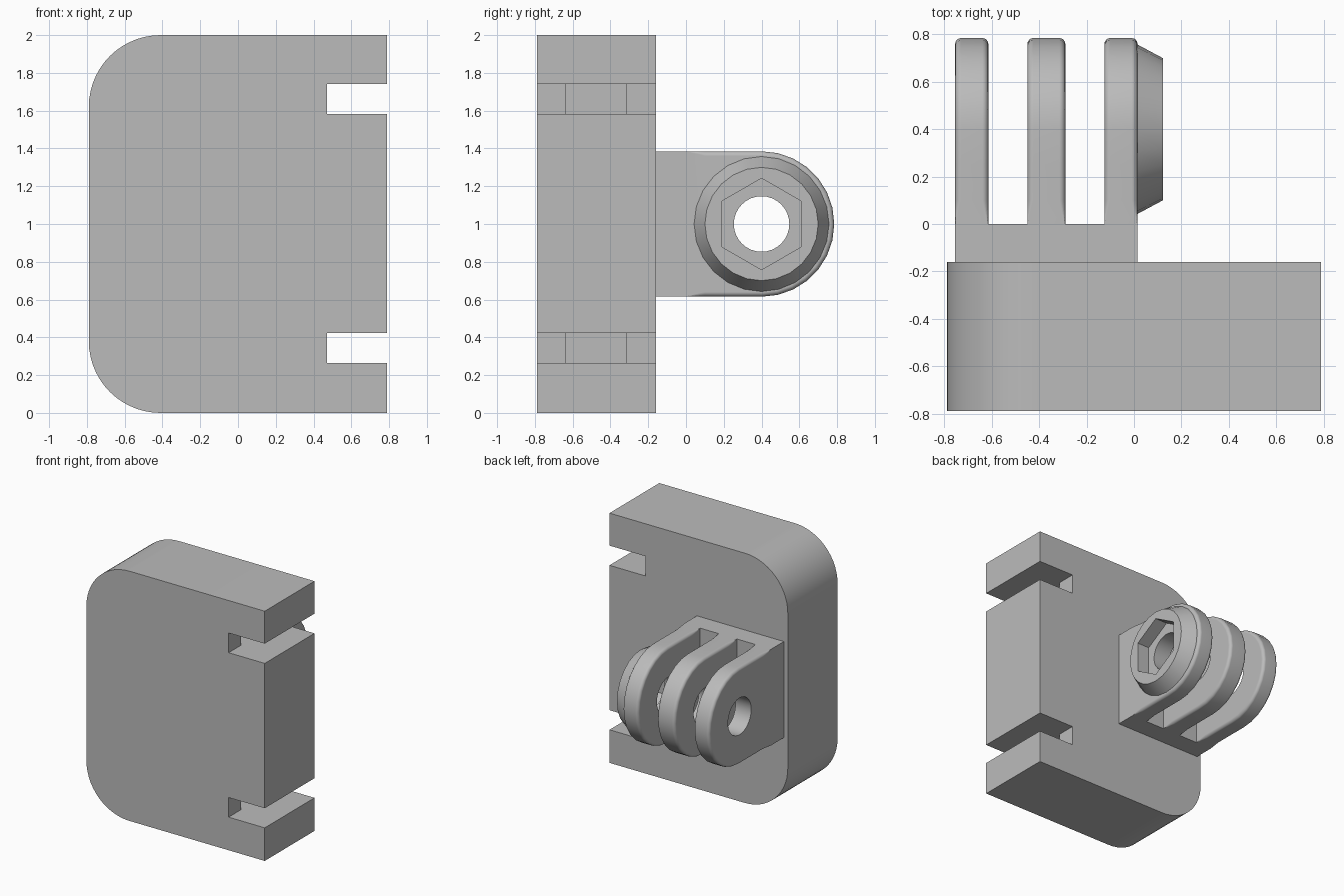
import bpy, bmesh
from math import sin, cos, pi
from mathutils import Vector

cube = bpy.data.objects.get("Cube")
if cube:
    bpy.data.objects.remove(cube, do_unlink=True)

grey = bpy.data.materials.new("plain grey")
grey.use_nodes = True
grey.diffuse_color = (0.5, 0.5, 0.5, 1)
grey.node_tree.nodes["Principled BSDF"].inputs["Base Color"].default_value = (0.5, 0.5, 0.5, 1)

PIVOT = (0.40, 1.0)          # y, z of the hinge axis
TIP_R = 0.385                # radius of the finger ends


def loft(name, rings):
    """Closed solid through a list of rings with equal point counts."""
    bm = bmesh.new()
    rows = [[bm.verts.new(p) for p in ring] for ring in rings]
    n = len(rows[0])
    for a, b in zip(rows, rows[1:]):
        for i in range(n):
            j = (i + 1) % n
            bm.faces.new((a[i], a[j], b[j], b[i]))
    bm.faces.new(rows[0][::-1])
    bm.faces.new(rows[-1])
    bmesh.ops.recalc_face_normals(bm, faces=bm.faces)
    mesh = bpy.data.meshes.new(name)
    bm.to_mesh(mesh)
    bm.free()
    mesh.materials.append(grey)
    obj = bpy.data.objects.new(name, mesh)
    bpy.context.collection.objects.link(obj)
    return obj


def prism(name, pts, axis, lo, hi):
    """Extrude a 2D outline along one axis."""
    def at(p, d):
        q = list(p)
        q.insert(axis, d)
        return Vector(q)
    return loft(name, [[at(p, d) for p in pts] for d in (lo, hi)])


def rect(a0, b0, a1, b1):
    return [(a0, b0), (a1, b0), (a1, b1), (a0, b1)]


def arc(centre, r, start, end, steps):
    return [(centre[0] + r * cos(start + (end - start) * i / steps),
             centre[1] + r * sin(start + (end - start) * i / steps))
            for i in range(steps + 1)]


def polygon(r, sides, start=0.0):
    return arc(PIVOT, r, start, start + 2 * pi, sides)[:-1]


def activate(obj):
    bpy.ops.object.select_all(action='DESELECT')
    obj.select_set(True)
    bpy.context.view_layer.objects.active = obj


def cut(obj, cutter):
    activate(obj)
    mod = obj.modifiers.new("cut", 'BOOLEAN')
    mod.operation = 'DIFFERENCE'
    mod.solver = 'EXACT'
    mod.object = cutter
    bpy.ops.object.modifier_apply(modifier=mod.name)
    bpy.data.objects.remove(cutter, do_unlink=True)


def smooth(obj):
    activate(obj)
    bpy.ops.object.shade_smooth_by_angle(angle=pi / 5)
    mod = obj.modifiers.new("even shading", 'WEIGHTED_NORMAL')
    mod.keep_sharp = True


# Body plate, rounded on one side
R = 0.38
outline = ([(0.79, 0), (0.79, 2)]
           + arc((-0.79 + R, 2 - R), R, pi / 2, pi, 14)
           + arc((-0.79 + R, R), R, pi, 1.5 * pi, 14))
plate = prism("body_plate", outline, 1, -0.79, -0.16)

# Strap slots with a deeper pocket in the middle third
slot = [(1, -0.9), (1, 0), (0.47, 0), (0.47, -0.315), (0.16, -0.315),
        (0.16, -0.635), (0.47, -0.635), (0.47, -0.9)]
for low, high in ((0.265, 0.422), (1.582, 1.74)):
    cut(plate, prism("slot_cutter", slot, 2, low, high))
smooth(plate)

# Mount base that carries the fingers
prism("mount_base", rect(-0.16, 1 - TIP_R, 0, 1 + TIP_R), 0, -0.755, 0.015)


def finger(name, x0, x1):
    """Round-ended finger whose edge rounding fades out at the base."""
    edge, steps = 0.025, 4
    path = [((y, 1 - TIP_R), (0, -1)) for y in (0, 0.1, 0.25)]
    path += [(p, ((p[0] - PIVOT[0]) / TIP_R, (p[1] - PIVOT[1]) / TIP_R))
             for p in arc(PIVOT, TIP_R, -pi / 2, pi / 2, 14)]
    path += [((y, 1 + TIP_R), (0, 1)) for y in (0.25, 0.1, 0)]
    rings = []
    for side in (0, 1):
        for k in range(steps + 1):
            t = pi / 2 * (k if side == 0 else steps - k) / steps
            ring = []
            for (y, z), (ny, nz) in path:
                b = edge * min(1, max(0.05, y / 0.1))
                dx, inset = b * (1 - cos(t)), b * (1 - sin(t))
                x = x0 + dx if side == 0 else x1 - dx
                ring.append((x, y - ny * inset, z - nz * inset))
            rings.append(ring)
    obj = loft(name, rings)
    cut(obj, prism("bolt_cutter", polygon(0.147, 32), 0, -1, 0.5))
    smooth(obj)


finger("right_finger", -0.755, -0.615)
finger("middle_finger", -0.45, -0.29)
finger("left_finger", -0.125, 0.015)

# Tapered nut boss with a hexagonal recess
boss = loft("nut_boss", [[(x, y, z) for y, z in polygon(r, 24)]
                         for x, r in ((0.01, 0.36), (0.122, 0.3))])
cut(boss, prism("nut_cutter", polygon(0.242, 6, pi / 2), 0, -0.1, 0.3))
smooth(boss)
